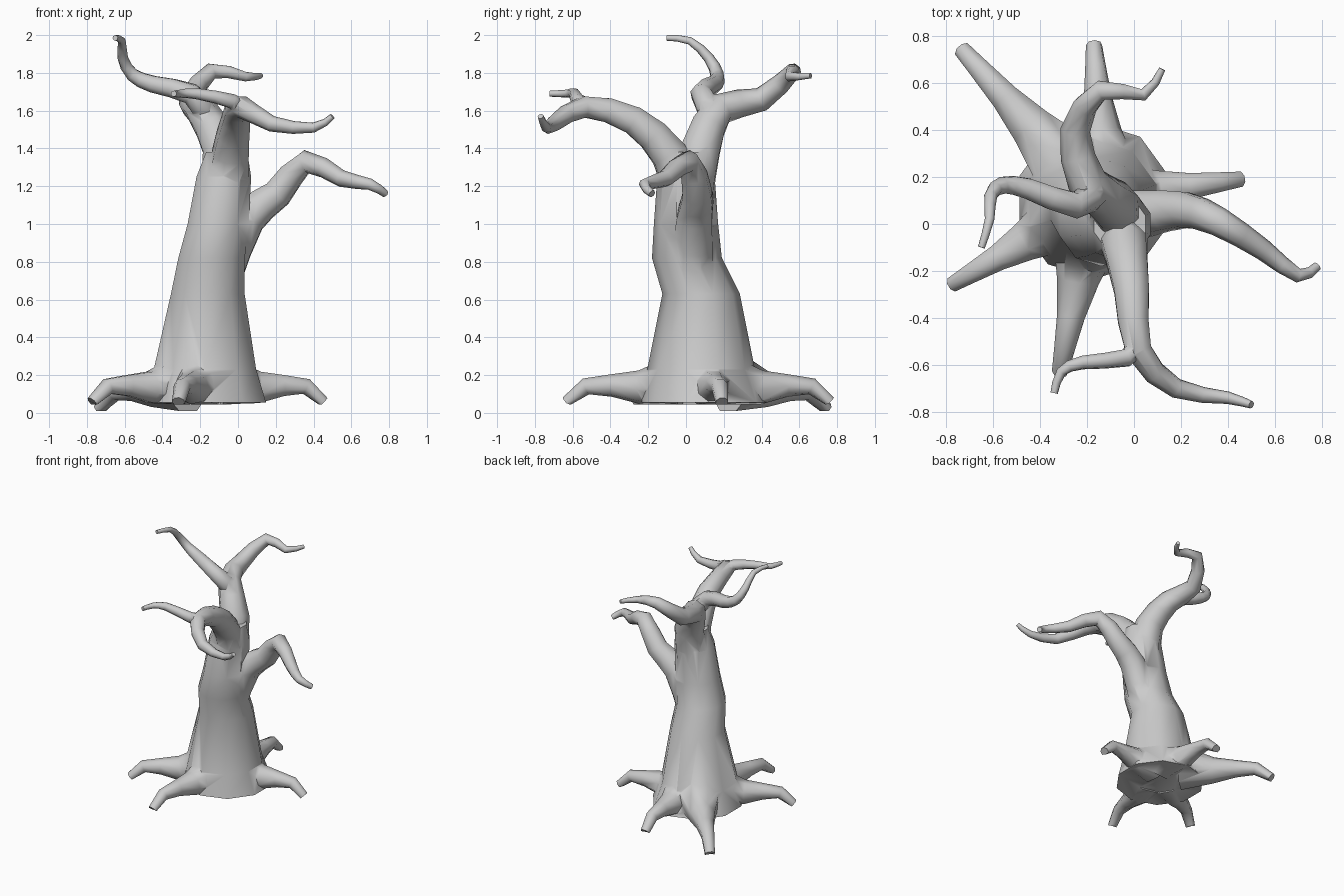
import bpy, bmesh, math
from mathutils import Vector

if "Cube" in bpy.data.objects:
    bpy.data.objects.remove(bpy.data.objects["Cube"])


def tube(name, centres, radii, sides=8, floor=0.0, flat=False):
    """Loft rings along a path into a closed solid."""
    bm = bmesh.new()
    rings, u = [], Vector((1, 0, 0.3))
    last = len(centres) - 1
    for i, (c, r) in enumerate(zip(centres, radii)):
        t = (centres[min(i + 1, last)] - centres[max(i - 1, 0)]).normalized()
        if flat:
            t = Vector((0, 0, 1))
        if i == 0 and abs(t.dot(u)) > 0.7:
            u = Vector((0, 0, 1))
        u = (u - t * u.dot(t)).normalized()
        w = t.cross(u)
        ring = []
        for k in range(sides):
            a = math.tau * (k + 0.5) / sides
            v = c + (u * math.cos(a) + w * math.sin(a)) * r
            v.z = max(v.z, floor)
            ring.append(bm.verts.new(v))
        rings.append(ring)
    for a, b in zip(rings, rings[1:]):
        for k in range(sides):
            j = (k + 1) % sides
            bm.faces.new((a[k], a[j], b[j], b[k]))
    bm.faces.new(rings[0][::-1])
    bm.faces.new(rings[-1])
    bmesh.ops.recalc_face_normals(bm, faces=bm.faces)
    me = bpy.data.meshes.new(name)
    bm.to_mesh(me)
    bm.free()
    ob = bpy.data.objects.new(name, me)
    bpy.context.collection.objects.link(ob)
    return ob


def branch(name, r0, r1, *pts):
    """Tapering limb; a smooth midpoint is added between each pair of points."""
    p = [Vector(q) for q in pts]
    path = []
    for i in range(len(p) - 1):
        before, after = p[max(i - 1, 0)], p[min(i + 2, len(p) - 1)]
        path += [p[i], ((p[i] + p[i + 1]) * 9 - before - after) / 16]
    path.append(p[-1])
    n = len(path) - 1
    return tube(name, path, [r1 + (r0 - r1) * (1 - i / n) ** 1.3 for i in range(n + 1)])


def root(name, x0, y0, x1, y1, thick=1.0, drop=0.0):
    """Arched root from the trunk to its tip, all sharing one profile."""
    a, b = Vector((x0, y0, 0)), Vector((x1, y1, 0))
    profile = ((0, 0.16, 0.15), (0.35, 0.135, 0.09), (0.6, 0.145, 0.06),
               (0.83, 0.14, 0.045), (1, 0.055, 0.035))
    path = [a.lerp(b, f) + Vector((0, 0, z - drop * f)) for f, z, r in profile]
    return tube(name, path, [r * thick for f, z, r in profile], floor=0.045 - drop)


# Leaning trunk, flared at the foot
rings = ((-0.17, 0.1, 0.055, 0.335), (-0.175, 0.08, 0.23, 0.285),
         (-0.16, 0.08, 0.63, 0.205), (-0.14, 0.005, 0.82, 0.185),
         (-0.105, 0, 1.0, 0.17), (-0.075, 0, 1.25, 0.152), (-0.06, 0, 1.38, 0.115))
trunk = tube("tree", [Vector(r[:3]) for r in rings], [r[3] for r in rings], 10, flat=True)

# Gnarled branches, each starting inside its parent, and roots around the foot
parts = [
    branch("right_branch", 0.125, 0.02, (-0.09, 0.03, 0.74), (0.05, 0.045, 1.03),
           (0.21, 0.06, 1.16), (0.36, 0.01, 1.33), (0.55, -0.11, 1.24),
           (0.7, -0.22, 1.21), (0.78, -0.18, 1.16)),
    branch("front_branch", 0.125, 0.016, (-0.055, 0.0, 1.15), (-0.04, -0.09, 1.37),
           (-0.01, -0.28, 1.55), (0.02, -0.54, 1.62), (0.18, -0.7, 1.53),
           (0.4, -0.74, 1.51), (0.5, -0.77, 1.57)),
    branch("front_twig", 0.05, 0.016, (0.01, -0.5, 1.61), (-0.03, -0.57, 1.65),
           (-0.22, -0.59, 1.69), (-0.31, -0.63, 1.69), (-0.34, -0.72, 1.69)),
    branch("back_branch", 0.135, 0.015, (-0.08, 0.02, 1.15), (-0.085, 0.08, 1.4),
           (-0.2, 0.18, 1.61), (-0.25, 0.4, 1.66), (-0.14, 0.57, 1.81),
           (0.04, 0.55, 1.78), (0.12, 0.66, 1.785)),
    branch("left_twig", 0.07, 0.015, (-0.16, 0.15, 1.57), (-0.25, 0.08, 1.69),
           (-0.45, 0.15, 1.74), (-0.56, 0.165, 1.79), (-0.61, 0.12, 1.88),
           (-0.615, 0.02, 1.97), (-0.65, -0.1, 1.985)),
    root("back_left_root", -0.28, 0.24, -0.73, 0.74, 1.1, 0.035),
    root("left_root", -0.3, 0.02, -0.77, -0.255),
    root("front_root", -0.2, -0.04, -0.315, -0.63),
    root("right_root", -0.07, 0.12, 0.45, 0.19),
    root("back_root", -0.13, 0.21, -0.17, 0.76)]

# Fuse everything into one continuous tree
bpy.context.view_layer.objects.active = trunk
for part in parts:
    mod = trunk.modifiers.new("fuse", "BOOLEAN")
    mod.operation, mod.solver, mod.object = "UNION", "EXACT", part
    bpy.ops.object.modifier_apply(modifier=mod.name)
    bpy.data.objects.remove(part)

bpy.ops.object.select_all(action="DESELECT")
trunk.select_set(True)
bpy.ops.object.shade_smooth_by_angle(angle=math.radians(60))
